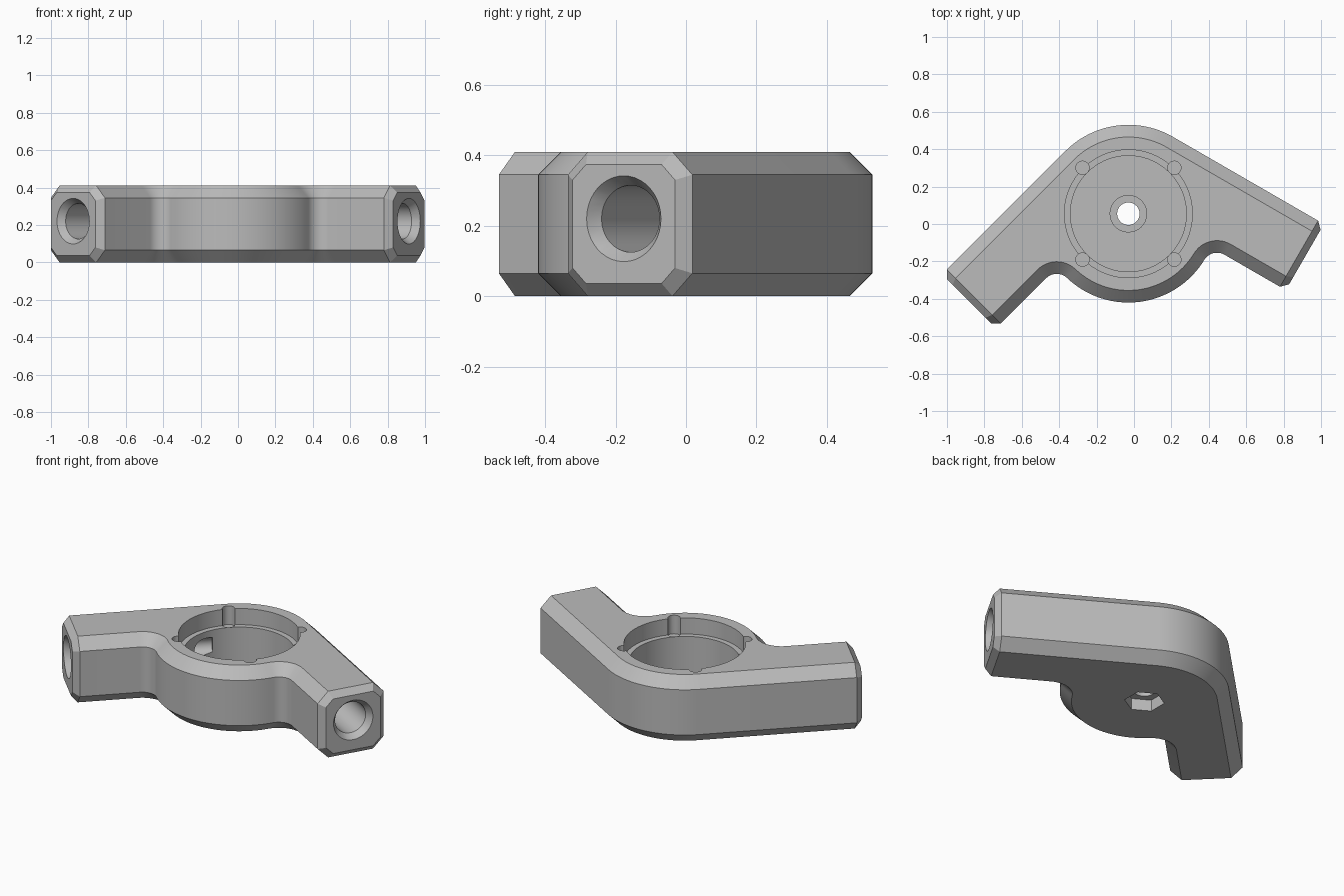
import bpy, bmesh, math
from mathutils import Vector, Matrix

if "Cube" in bpy.data.objects:
    bpy.data.objects.remove(bpy.data.objects["Cube"])

C = Vector((-0.03, 0.055, 0))     # hub centre
R, INNER, FIL = 0.475, 0.067, 0.08  # hub radius, arm inner offset, notch fillet
H, CH, END, ECH = 0.41, 0.065, 0.933, 0.036
MID = (R + INNER) / 2             # arm axis offset from hub centre

# (direction, outward normal) of both arms
ARMS = []
for ang, side in ((225, -1), (-30, 1)):
    a = math.radians(ang)
    d = Vector((math.cos(a), math.sin(a), 0))
    ARMS.append((d, Vector((-d.y, d.x, 0)) * side))

grey = bpy.data.materials.new("grey")
grey.diffuse_color = (0.5, 0.5, 0.5, 1)
grey.use_nodes = True
grey.node_tree.nodes["Principled BSDF"].inputs["Base Color"].default_value = grey.diffuse_color


def make_object(name, bm):
    bmesh.ops.recalc_face_normals(bm, faces=bm.faces)
    mesh = bpy.data.meshes.new(name)
    bm.to_mesh(mesh)
    bm.free()
    mesh.materials.append(grey)
    ob = bpy.data.objects.new(name, mesh)
    bpy.context.collection.objects.link(ob)
    return ob


def arc(centre, r, a0, a1, n):
    return [centre + r * Vector((math.cos(a0 + (a1 - a0) * i / n),
                                 math.sin(a0 + (a1 - a0) * i / n), 0)) for i in range(n + 1)]


def angle(v):
    return math.atan2(v.y, v.x)


def outline(inset):
    """Plan outline, counter-clockwise, moved inward by inset."""
    (dl, nl), (dr, nr) = ARMS
    along = math.sqrt((R + FIL) ** 2 - (INNER - FIL) ** 2)
    fl = C + dl * along + nl * (INNER - FIL)
    fr = C + dr * along + nr * (INNER - FIL)
    tau = 2 * math.pi
    pts = [C + dr * END + nr * (INNER + inset), C + dr * END + nr * (R - inset)]
    pts += arc(C, R - inset, angle(nr), angle(nl), 24)               # back of hub
    pts += [C + dl * END + nl * (R - inset), C + dl * END + nl * (INNER + inset)]
    pts += arc(fl, FIL + inset, angle(nl), angle(C - fl), 12)        # left notch
    pts += arc(C, R - inset, angle(fl - C) % tau, angle(fr - C) % tau, 32)[1:-1]
    pts += arc(fr, FIL + inset, angle(C - fr), angle(nr), 12)        # right notch
    return pts


def lathe(name, profile, segs, matrix, turn=0.0):
    """Closed solid of revolution from (radius, height) points."""
    bm = bmesh.new()
    rings = [[bm.verts.new((r * math.cos(turn + math.tau * i / segs),
                            r * math.sin(turn + math.tau * i / segs), z)) for i in range(segs)]
             for r, z in profile]
    for a, b in zip(rings, rings[1:]):
        for i in range(segs):
            j = (i + 1) % segs
            bm.faces.new((a[i], a[j], b[j], b[i]))
    bm.faces.new(rings[0])
    bm.faces.new(rings[-1])
    bm.transform(matrix)
    return make_object(name, bm)


# Body: chamfered extrusion of the plan outline
bm = bmesh.new()
rings = [[bm.verts.new((p.x, p.y, z)) for p in outline(o)]
         for o, z in ((CH, 0), (0, CH), (0, H - CH), (CH, H))]
n = len(rings[0])
for a, b in zip(rings, rings[1:]):
    for i in range(n):
        j = (i + 1) % n
        bm.faces.new((a[i], a[j], b[j], b[i]))
bm.faces.new(rings[0])
bm.faces.new(rings[-1])
bmesh.ops.recalc_face_normals(bm, faces=bm.faces)

# Arm ends: chamfer all eight edges of each end face
up = Vector((0, 0, 1))
half = (R - INNER) / 2
for d, nrm in ARMS:
    axis = C + nrm * MID + up * H / 2
    for k in range(8):
        a = k * math.pi / 4
        m = nrm * math.cos(a) + up * math.sin(a)
        hw = (H / 2 if k in (2, 6) else half) if k % 2 == 0 else (half + H / 2 - CH) / math.sqrt(2)
        p = axis + m * hw + d * (END - ECH)
        res = bmesh.ops.bisect_plane(bm, geom=bm.verts[:] + bm.edges[:] + bm.faces[:], dist=1e-6,
                                     plane_co=p, plane_no=(m + d).normalized(), clear_outer=True)
        rim = [e for e in res["geom_cut"] if isinstance(e, bmesh.types.BMEdge) and e.is_boundary]
        if rim:
            bmesh.ops.holes_fill(bm, edges=rim, sides=0)
body = make_object("bracket_body", bm)

# Cutters: stepped round pocket with centre boss and through hole
at_hub = Matrix.Translation(C)
cutters = [lathe("pocket_cutter", [(0.06, -0.1), (0.06, 0.16), (0.10, 0.16), (0.10, 0.09),
                                   (0.31, 0.09), (0.31, 0.31), (0.342, 0.31), (0.342, 0.5)],
                 72, at_hub)]
# Four small notches on the pocket rim
for k in range(4):
    a = math.pi / 4 + k * math.pi / 2
    off = Vector((math.cos(a), math.sin(a), 0)) * 0.347
    cutters.append(lathe("notch_cutter", [(0.036, 0.295), (0.036, 0.5)], 20,
                         Matrix.Translation(C + off)))
# Hexagonal nut recess underneath
cutters.append(lathe("nut_cutter", [(0.113, -0.1), (0.113, 0.07)], 6, at_hub, math.pi / 2))
# Countersunk bores down the arms, with a narrow channel into the pocket
for d, nrm in ARMS:
    mat = Matrix.Translation(C + nrm * MID + up * 0.22) @ d.to_track_quat('Z', 'Y').to_matrix().to_4x4()
    cutters.append(lathe("bore_cutter", [(0.05, 0.1), (0.05, 0.4), (0.095, 0.4), (0.095, 0.895),
                                         (0.122, 0.933), (0.149, 0.971)], 40, mat))

bpy.context.view_layer.objects.active = body
for c in cutters:
    c.hide_render = True
    mod = body.modifiers.new("cut", 'BOOLEAN')
    mod.operation, mod.solver, mod.object = 'DIFFERENCE', 'EXACT', c
    bpy.ops.object.modifier_apply(modifier=mod.name)
    bpy.data.objects.remove(c)

bpy.ops.object.select_all(action='DESELECT')
body.select_set(True)
bpy.ops.object.shade_smooth_by_angle(angle=math.radians(30))
